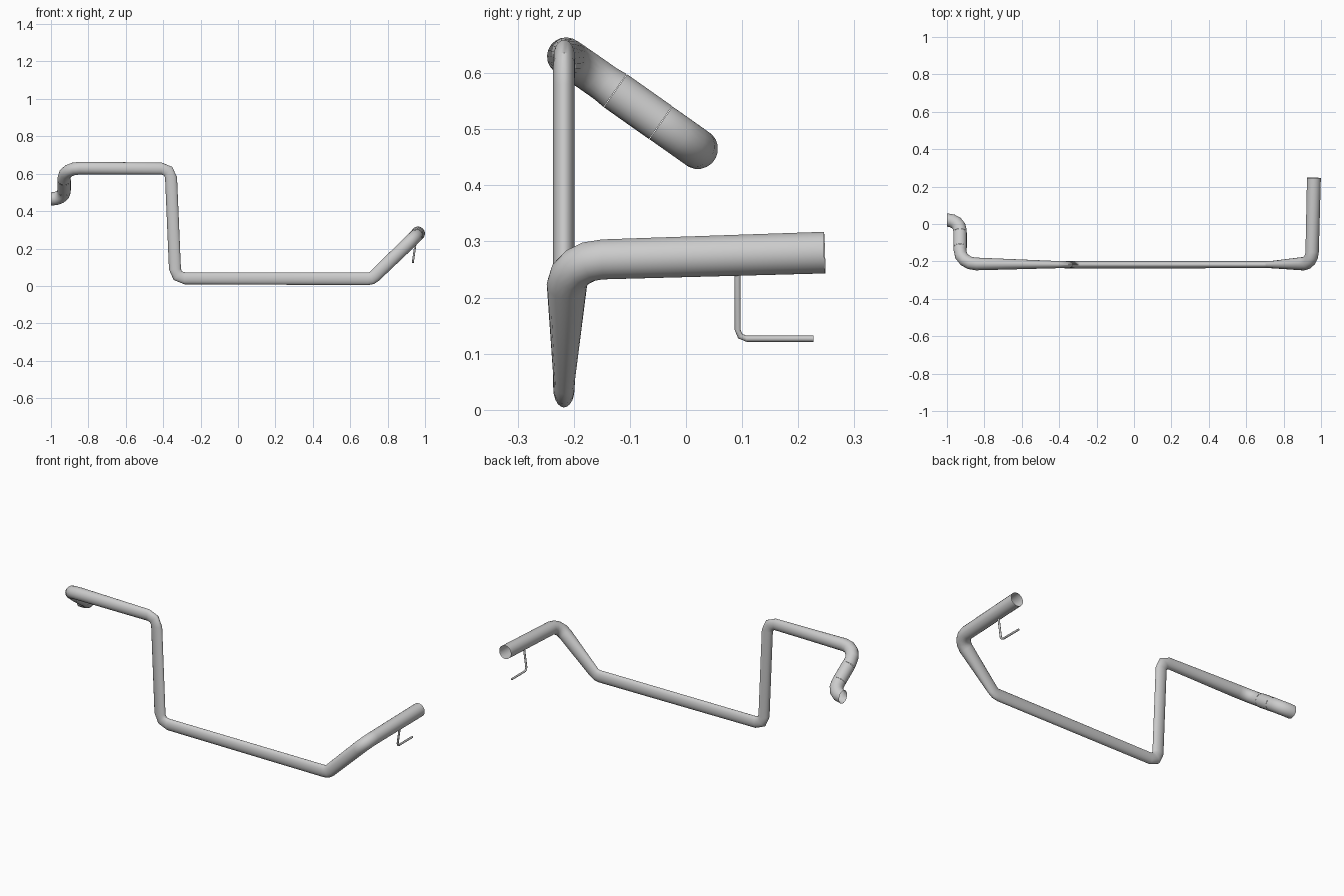
import bpy, bmesh, math
from mathutils import Vector

if "Cube" in bpy.data.objects:
    bpy.data.objects.remove(bpy.data.objects["Cube"])


def rounded_path(points):
    """points: (x, y, z, radius, y_squash, bend_length, bend_segments) -> rings (centre, tangent, radius, squash)"""
    pos = [Vector(p[:3]) for p in points]
    rings = []
    for i, p in enumerate(points):
        c, r, squash, bend, segs = pos[i], p[3], p[4], p[5], p[6]
        t_in = (c - pos[i - 1]).normalized() if i else None
        t_out = (pos[i + 1] - c).normalized() if i < len(pos) - 1 else None
        if t_in is None or t_out is None:
            rings.append((c, t_in or t_out, r, squash))
            continue
        # true circular arc tangent to both legs
        angle = t_in.angle(t_out)
        arc_r = bend / math.tan(angle / 2) if angle > 1e-4 else 0
        start = c - t_in * bend
        side = (t_out - t_in * t_in.dot(t_out)).normalized()
        for k in range(segs + 1):
            a = angle * k / segs
            q = start + t_in * arc_r * math.sin(a) + side * arc_r * (1 - math.cos(a))
            rings.append((q, t_in * math.cos(a) + side * math.sin(a), r, squash))
    return rings


def make_pipe(name, points, sides=20, cap=False):
    bm = bmesh.new()
    loops, prev_t, n = [], None, None
    for c, t, r, squash in rounded_path(points):
        if n is None:
            n = t.orthogonal().normalized()
        else:
            n = prev_t.rotation_difference(t) @ n
        prev_t = t
        b = t.cross(n)
        loop = []
        for k in range(sides):
            a = 2 * math.pi * k / sides
            off = (n * math.cos(a) + b * math.sin(a)) * r
            off.y *= squash
            loop.append(bm.verts.new(c + off))
        loops.append(loop)
    for l0, l1 in zip(loops, loops[1:]):
        for k in range(sides):
            j = (k + 1) % sides
            bm.faces.new((l0[k], l0[j], l1[j], l1[k]))
    if cap:
        bm.faces.new(loops[0][::-1])
        bm.faces.new(loops[-1])
    mesh = bpy.data.meshes.new(name)
    bm.to_mesh(mesh)
    bm.free()
    obj = bpy.data.objects.new(name, mesh)
    bpy.context.collection.objects.link(obj)
    bpy.ops.object.select_all(action='DESELECT')
    obj.select_set(True)
    bpy.context.view_layer.objects.active = obj
    bpy.ops.object.shade_smooth_by_angle(angle=math.radians(40))
    return obj


R = 0.036
elbow_corner = Vector((-0.93, 0.021, 0.465))
upper_corner = Vector((-0.93, -0.213, 0.630))
seam_a = elbow_corner.lerp(upper_corner, 0.28)
seam_b = elbow_corner.lerp(upper_corner, 0.63)

# open elbow at the left end
make_pipe("end_elbow", [
    (-1.0, 0.021, 0.465, R, 1, 0, 0),
    (*elbow_corner, R, 1, 0.068, 4),
    (*seam_a, R, 1, 0, 0)])

# straight connector between the two seams
gap = (seam_b - seam_a).normalized() * 0.001
make_pipe("connector_pipe", [
    (*(seam_a + gap), R, 1, 0, 0),
    (*(seam_b - gap), R, 1, 0, 0)])

# long main pipe, flattened through the middle and round at both ends
make_pipe("main_pipe", [
    (*seam_b, R, 1, 0, 0),
    (*upper_corner, 0.034, 1, 0.085, 4),
    (-0.360, -0.2175, 0.627, 0.032, 0.6, 0.048, 2),
    (-0.335, -0.2175, 0.041, 0.032, 0.6, 0.048, 2),
    (0.715, -0.2175, 0.038, 0.034, 0.56, 0.02, 2),
    (0.951, -0.211, 0.266, 0.036, 1, 0.062, 4),
    (0.962, 0.247, 0.280, 0.0375, 1, 0, 0)])

# thin hanger rod below the right end
make_pipe("hanger_rod", [
    (0.952, 0.092, 0.246, 0.0055, 1, 0, 0),
    (0.935, 0.092, 0.1265, 0.0055, 1, 0.016, 2),
    (0.935, 0.227, 0.1265, 0.0055, 1, 0, 0)], sides=12, cap=True)
